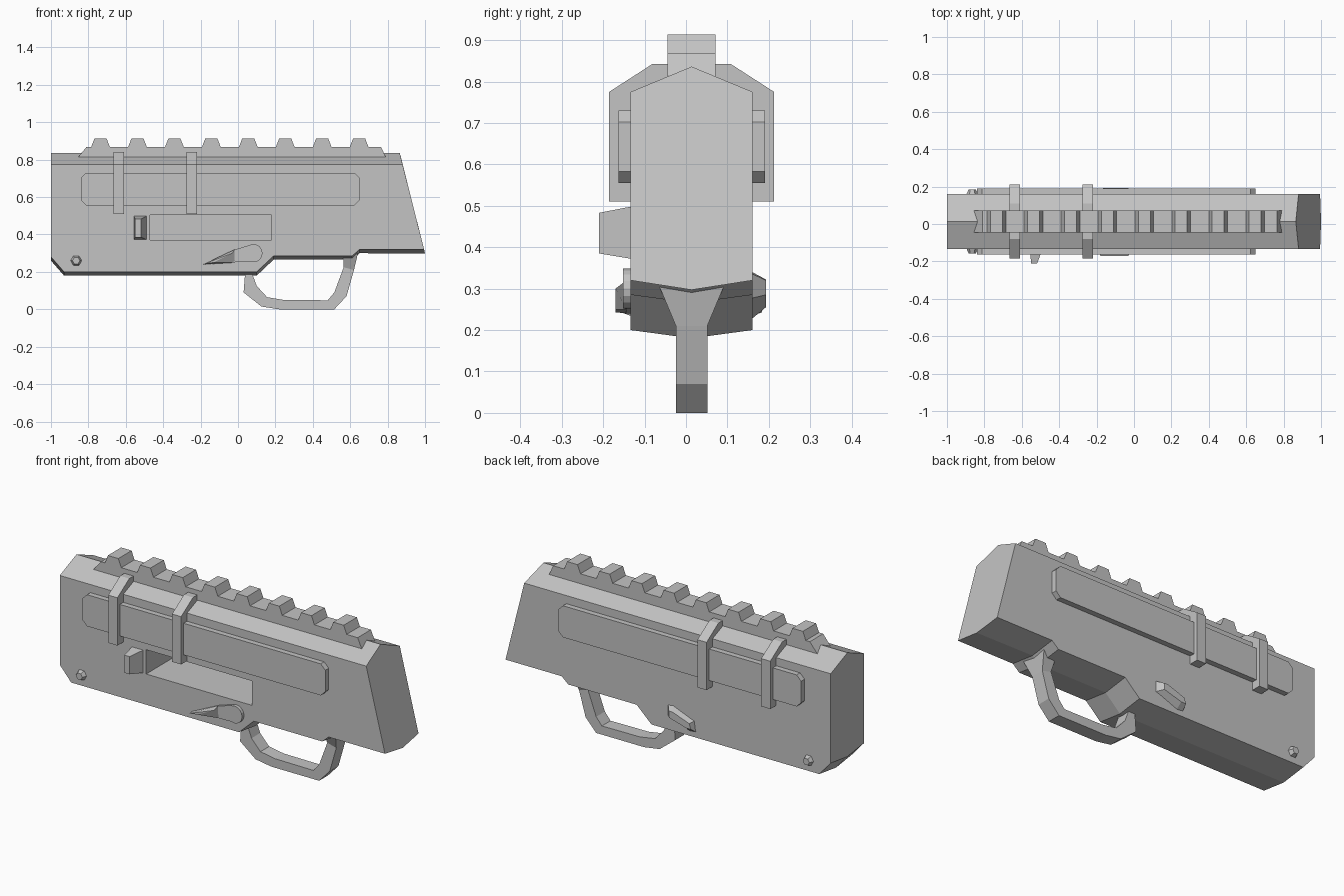
import bpy, bmesh, math
from mathutils import Vector

cube = bpy.data.objects.get("Cube")
if cube:
    bpy.data.objects.remove(cube, do_unlink=True)

MID = 0.0135    # centre plane of the body
HALF = 0.147    # half thickness of the body
RIGHT, LEFT = MID - HALF, MID + HALF

grey = bpy.data.materials.new("plain_grey")
grey.use_nodes = True
grey.diffuse_color = (0.55, 0.55, 0.55, 1)
grey.node_tree.nodes["Principled BSDF"].inputs["Base Color"].default_value = grey.diffuse_color


def loft(name, rings, closed=False):
    """Skin a list of equal-length rings of points; cap the ends unless closed."""
    bm = bmesh.new()
    loops = [[bm.verts.new(p) for p in ring] for ring in rings]
    n = len(loops[0])
    for a, b in zip(loops, loops[1:]):
        for i in range(n):
            j = (i + 1) % n
            bm.faces.new((a[i], a[j], b[j], b[i]))
    bm.faces.new(loops[0])
    bm.faces.new(loops[-1][::-1])
    bmesh.ops.recalc_face_normals(bm, faces=bm.faces)
    mesh = bpy.data.meshes.new(name)
    bm.to_mesh(mesh)
    bm.free()
    mesh.materials.append(grey)
    obj = bpy.data.objects.new(name, mesh)
    bpy.context.collection.objects.link(obj)
    return obj


def slab(name, profile, y0, y1, outer=None):
    """Extrude an x-z profile from y0 to y1, optionally to another profile."""
    return loft(name, [[(x, y0, z) for x, z in profile],
                       [(x, y1, z) for x, z in outer or profile]])


def box_profile(x0, x1, z0, z1, cut=0.0):
    if not cut:
        return [(x0, z0), (x1, z0), (x1, z1), (x0, z1)]
    return [(x0 + cut, z0), (x1 - cut, z0), (x1, z0 + cut), (x1, z1 - cut),
            (x1 - cut, z1), (x0 + cut, z1), (x0, z1 - cut), (x0, z0 + cut)]


def circle(cx, cz, r, n):
    return [(cx + r * math.cos(math.tau * i / n), cz + r * math.sin(math.tau * i / n))
            for i in range(n)]


# Body: flat sides, with a shallow ridge along the roof and the underside
side = [(-1, 0.775), (0.88, 0.775), (0.995, 0.32), (0.65, 0.32), (0.61, 0.285),
        (0.19, 0.285), (0.10, 0.2), (-0.93, 0.2), (-1, 0.28)]
ridge = [(-1, 0.836), (0.865, 0.836), (1.0, 0.297)] + [(x, z - 0.02) for x, z in side[3:]]
body = loft("body", [[(x, y, z) for x, z in p]
                     for p, y in ((side, RIGHT), (ridge, MID), (side, LEFT))])

# Ejection slot cut deep into the right side
cutter = slab("slot_cutter", box_profile(-0.47, 0.178, 0.37, 0.505), RIGHT - 0.1, RIGHT + 0.25)
cutter.hide_render = True
cut = body.modifiers.new("slot", 'BOOLEAN')
cut.object = cutter
cut.operation = 'DIFFERENCE'
cut.solver = 'EXACT'
bpy.context.view_layer.objects.active = body
bpy.ops.object.modifier_apply(modifier=cut.name)
bpy.data.objects.remove(cutter, do_unlink=True)

# Side panels and pivot screws on both sides
for label, s in (("right", -1), ("left", 1)):
    slab(label + "_panel", box_profile(-0.84, 0.65, 0.555, 0.73, 0.028),
         MID + s * (HALF - 0.01), MID + s * 0.177)
    slab(label + "_screw", circle(-0.865, 0.26, 0.034, 6),
         MID + s * (HALF - 0.01), MID + s * 0.17, circle(-0.865, 0.26, 0.02, 6))

# Straps wrapped over the body
half_strap = [(0.199, 0.51), (0.199, 0.775), (0.095, 0.842)]
strap = half_strap + [(-y, z) for y, z in reversed(half_strap)]
for label, x0 in (("rear", -0.666), ("front", -0.275)):
    loft(label + "_strap", [[(x, MID + y, z) for y, z in strap] for x in (x0, x0 + 0.056)])

# Top rail with a row of teeth
RAIL = 0.058
teeth = []
for i in range(8):
    c = -0.735 + i * 0.1975
    teeth += [(c - 0.05, 0.868), (c - 0.032, 0.914), (c + 0.032, 0.914), (c + 0.05, 0.868)]
slab("top_rail", [(-0.855, 0.813), (-0.81, 0.868)] + teeth + [(0.765, 0.868), (0.79, 0.813)],
     MID - RAIL, MID + RAIL)

# Trigger guard: outer edge, inner edge and half width at each station
outer = [(0.04, 0.22), (0.03, 0.09), (0.125, 0.015), (0.22, 0), (0.515, 0),
         (0.58, 0.07), (0.62, 0.21), (0.645, 0.315)]
inner = [(0.065, 0.22), (0.10, 0.125), (0.155, 0.065), (0.245, 0.05), (0.48, 0.048),
         (0.515, 0.09), (0.565, 0.225), (0.56, 0.315)]
widths = [0.038] * 7 + [0.082]
loft("trigger_guard", [[(ox, MID - w, oz), (ox, MID + w, oz), (ix, MID + w, iz), (ix, MID - w, iz)]
                       for (ox, oz), (ix, iz), w in zip(outer, inner, widths)])

# Charging handle: a tapered block
slab("charging_handle", box_profile(-0.557, -0.488, 0.372, 0.498), RIGHT + 0.001, -0.21,
     box_profile(-0.55, -0.518, 0.385, 0.483))

# Selector on the right: round hub, arm and wedge-shaped thumb tab
slab("selector_hub", circle(0.083, 0.3, 0.048, 16), RIGHT + 0.01, RIGHT - 0.018)
slab("selector_arm", [(-0.185, 0.24), (-0.015, 0.252), (0.065, 0.254), (0.07, 0.346), (-0.02, 0.318)],
     RIGHT + 0.01, RIGHT - 0.014)
slab("selector_tab", [(-0.185, 0.24), (-0.015, 0.25), (-0.018, 0.32)], RIGHT - 0.01, -0.17,
     [(-0.18, 0.243), (-0.13, 0.25), (-0.03, 0.3)])

# Selector on the left: short bevelled paddle
paddle = [(0.005, 0.34), (0.005, 0.275), (-0.135, 0.22), (-0.175, 0.225), (-0.165, 0.29), (-0.03, 0.345)]
top = [(-0.03, 0.32), (-0.03, 0.285), (-0.135, 0.255), (-0.165, 0.255), (-0.155, 0.285), (-0.05, 0.322)]
slab("left_selector", paddle, LEFT - 0.01, 0.193, top)
